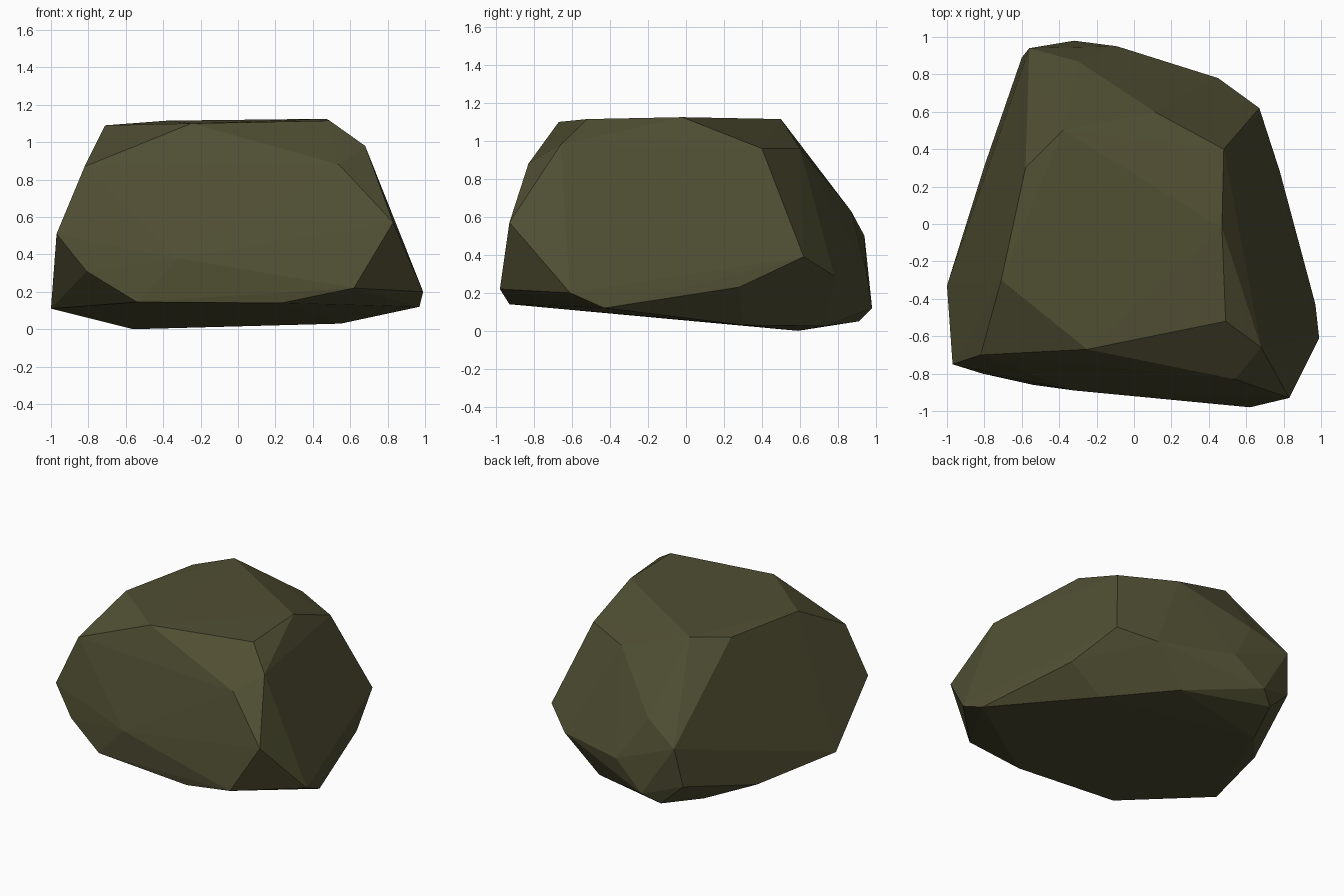
import bpy
import bmesh

default_cube = bpy.data.objects.get("Cube")
if default_cube:
    bpy.data.objects.remove(default_cube, do_unlink=True)


def make_material(name, colour):
    material = bpy.data.materials.new(name)
    material.use_nodes = True
    material.diffuse_color = colour
    shader = material.node_tree.nodes["Principled BSDF"]
    shader.inputs["Base Color"].default_value = colour
    shader.inputs["Roughness"].default_value = .9
    return material


def make_boulder(name, corner_groups, material):
    """Wrap a tight faceted skin around all the chipped corners."""
    bm = bmesh.new()
    for group in corner_groups:
        for corner in group:
            bm.verts.new(corner)
    result = bmesh.ops.convex_hull(bm, input=bm.verts[:])
    # Drop any corner that ended up inside the skin
    loose = [v for v in bm.verts if not v.link_faces]
    bmesh.ops.delete(bm, geom=loose, context="VERTS")
    bmesh.ops.recalc_face_normals(bm, faces=bm.faces[:])
    for face in bm.faces:
        face.smooth = False
    mesh = bpy.data.meshes.new(name)
    bm.to_mesh(mesh)
    bm.free()
    mesh.materials.append(material)
    boulder = bpy.data.objects.new(name, mesh)
    bpy.context.scene.collection.objects.link(boulder)
    return boulder


# Rim of the flat top
crown = [
    (-.25, -.67, 1.1), (.49, -.52, 1.115), (.47, -.02, 1.125),
    (-.38, .5, 1.115), (-.58, .3, 1.09), (-.71, -.3, 1.09),
]

# Chipped corners just below the top
shoulder = [
    (.54, -.83, .88), (.68, -.66, .98), (.48, .4, .96),
    (.11, .6, .96), (-.82, -.7, .87),
]

# Widest corners around the sides
flank = [
    (.83, -.93, .57), (-.97, -.75, .51), (-.32, -.89, .38),
    (-.3, .87, .63), (-.56, .94, .5), (.67, .62, .39),
    (.45, .78, .29), (-.09, .95, .31), (-.81, -.8, .31),
]

# Lower edge, where the sides turn under
skirt = [
    (.62, -.98, .22), (.23, -.93, .14), (-.54, -.86, .145),
    (-1, -.33, .11), (.99, -.61, .2), (.97, -.43, .12),
    (.78, .28, .23), (-.32, .98, .12), (-.6, .89, .21),
]

# Gently tilted underside
base = [
    (.55, .3, .03), (.2, .73, .025), (-.43, .91, .05),
    (-.56, .59, 0), (-.8, .31, .06),
]

olive_stone = make_material("olive_stone", (.08, .077, .033, 1))
make_boulder("boulder", [crown, shoulder, flank, skirt, base], olive_stone)
